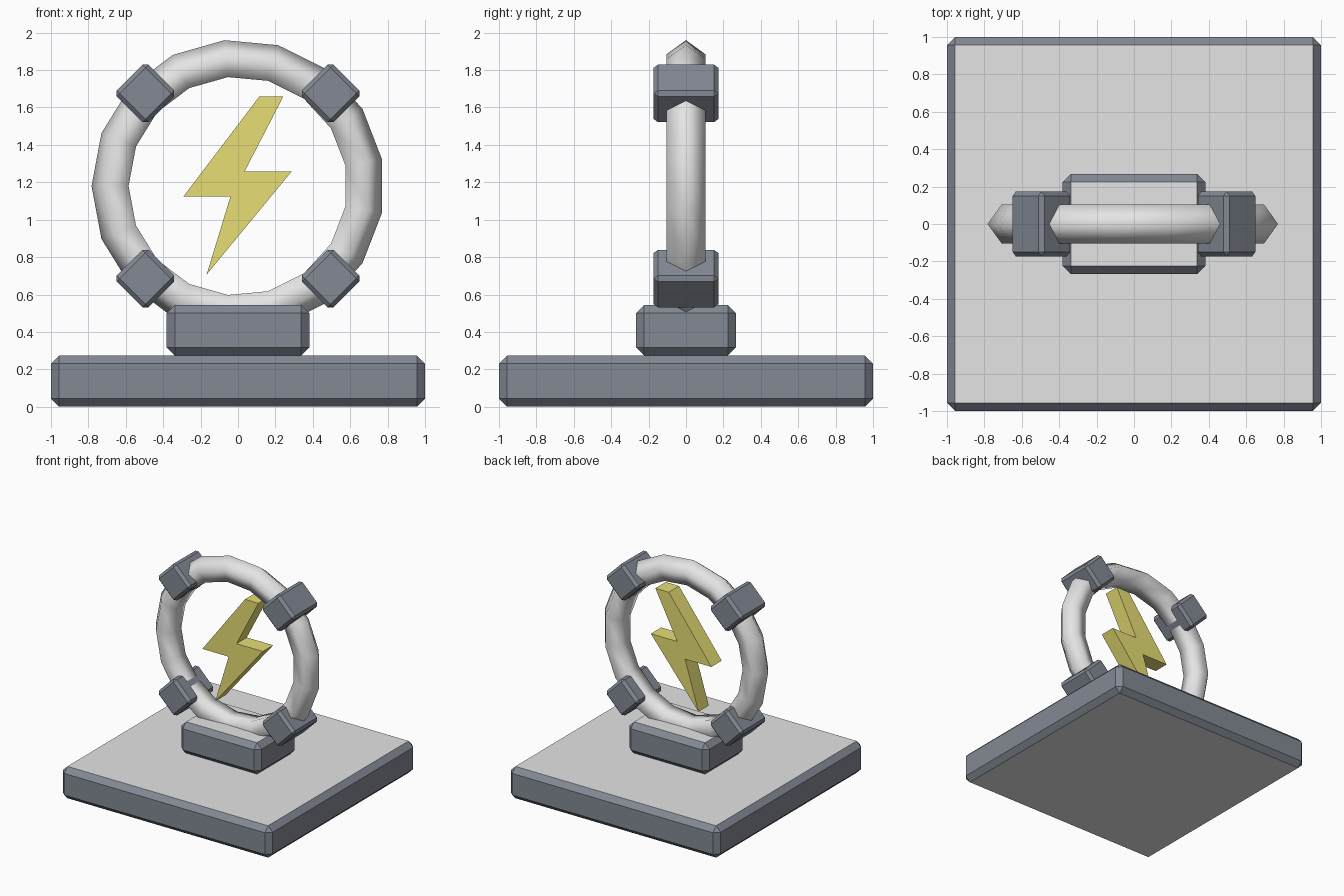
import bpy, bmesh, math
from mathutils import Matrix

if "Cube" in bpy.data.objects:
    bpy.data.objects.remove(bpy.data.objects["Cube"])


def material(name, rgb):
    m = bpy.data.materials.new(name)
    m.diffuse_color = (*rgb, 1.0)
    m.use_nodes = True
    m.node_tree.nodes["Principled BSDF"].inputs["Base Color"].default_value = m.diffuse_color
    return m


dark = material("slate_grey", (0.225, 0.247, 0.294))
light = material("light_grey", (0.78, 0.78, 0.78))
gold = material("dull_yellow", (0.80, 0.73, 0.176))


def link(name, bm, mats):
    me = bpy.data.meshes.new(name)
    bmesh.ops.recalc_face_normals(bm, faces=bm.faces)
    bm.to_mesh(me)
    bm.free()
    for m in mats:
        me.materials.append(m)
    ob = bpy.data.objects.new(name, me)
    bpy.context.collection.objects.link(ob)
    return ob


def chamfered_box(name, size, loc, bevel, tilt=0.0, light_caps=False):
    bm = bmesh.new()
    bmesh.ops.create_cube(bm, size=1.0, matrix=Matrix.Diagonal((*size, 1.0)))
    bmesh.ops.bevel(bm, geom=bm.edges[:], offset=bevel, segments=1,
                    affect='EDGES', profile=0.5)
    bm.normal_update()
    # flat top and bottom take the second colour
    if light_caps:
        for f in bm.faces:
            f.material_index = int(abs(f.normal.z) > 0.99)
    ob = link(name, bm, [dark, light] if light_caps else [dark])
    ob.location = loc
    ob.rotation_euler = (0, tilt, 0)
    return ob


# base slab and pedestal
chamfered_box("base", (2, 2, 0.274), (0, 0, 0.137), 0.044, light_caps=True)
chamfered_box("pedestal", (0.764, 0.536, 0.27), (0, 0, 0.409), 0.044, light_caps=True)

# standing ring: 17 segments, five-sided tube
CENTRE_Z = 1.18
bpy.ops.mesh.primitive_torus_add(major_segments=17, minor_segments=5,
                                 major_radius=0.6735, minor_radius=0.1095,
                                 location=(0, 0, CENTRE_Z),
                                 rotation=(math.pi / 2, 0, math.pi))
ring = bpy.context.object
ring.name = "ring"
ring.data.materials.append(light)
bpy.ops.object.shade_smooth()

# four clamps around the ring
for i, (sx, sz) in enumerate([(-1, 1), (1, 1), (-1, -1), (1, -1)]):
    chamfered_box(f"clamp_{i + 1}", (0.24, 0.346, 0.24),
                  (sx * 0.495, 0, CENTRE_Z + sz * 0.495), 0.023, tilt=math.pi / 4)

# lightning bolt plate
outline = [(0.115, 1.66), (0.243, 1.66), (0.035, 1.257), (0.286, 1.257),
           (-0.168, 0.706), (-0.04, 1.125), (-0.291, 1.125)]
DEPTH = 0.14
bm = bmesh.new()
face = bm.faces.new([bm.verts.new((x, -DEPTH / 2, z)) for x, z in outline])
ext = bmesh.ops.extrude_face_region(bm, geom=[face], use_keep_orig=True)
bmesh.ops.translate(bm, vec=(0, DEPTH, 0),
                    verts=[v for v in ext["geom"] if isinstance(v, bmesh.types.BMVert)])
link("lightning_bolt", bm, [gold])
